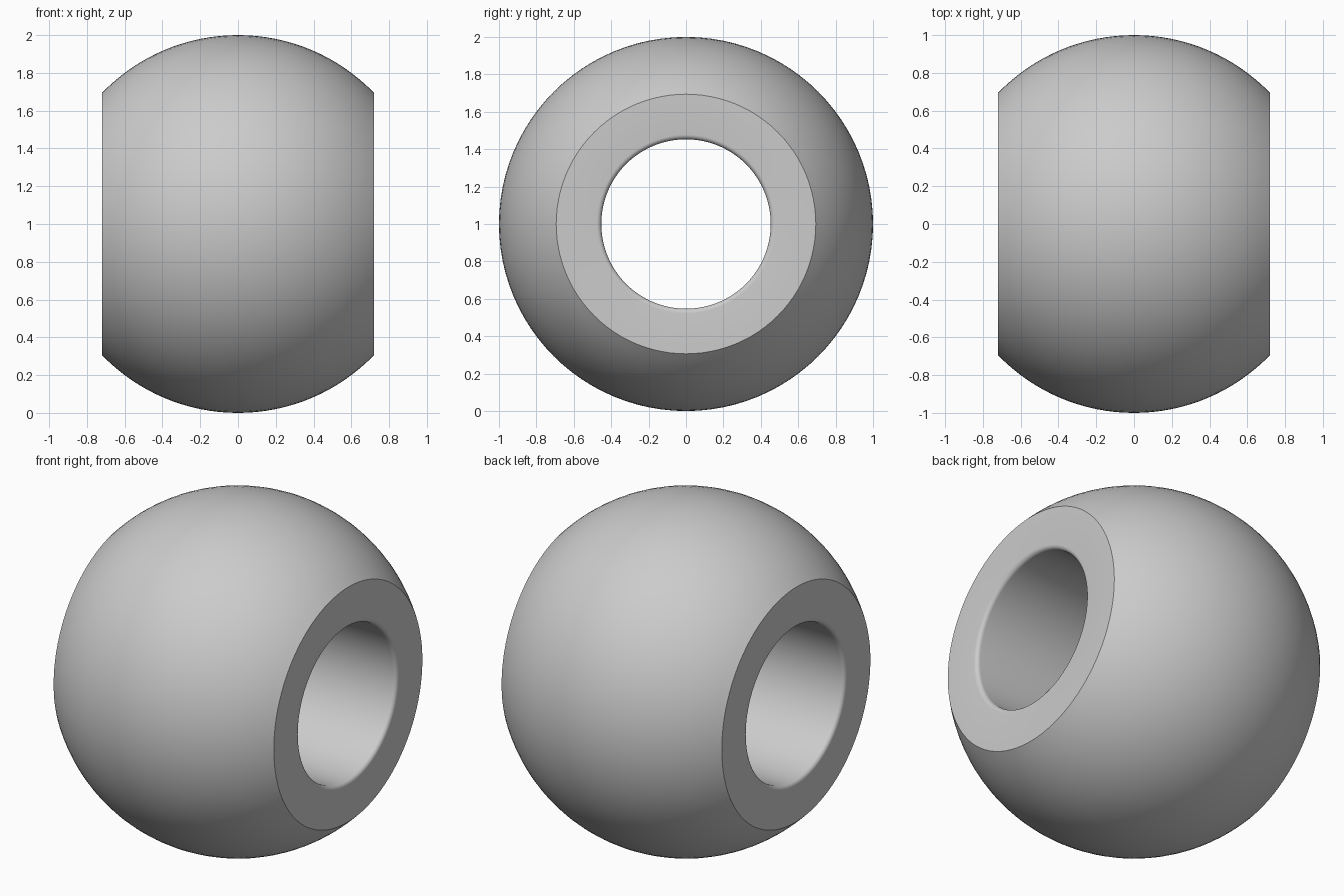
import bpy, bmesh
from math import sin, cos, asin, pi, radians
from mathutils import Vector, Matrix

cube = bpy.data.objects.get("Cube")
if cube:
    bpy.data.objects.remove(cube, do_unlink=True)

HALF_WIDTH = 0.72
HOLE_RADIUS = 0.453
ROUND = 0.025
SEGMENTS = 96


def make_material(name, color):
    mat = bpy.data.materials.new(name)
    mat.use_nodes = True
    mat.diffuse_color = color
    mat.node_tree.nodes["Principled BSDF"].inputs["Base Color"].default_value = color
    return mat


def bead_profile():
    """Closed outline as (x, radius): outer ball arc, then the rounded bore."""
    limit = asin(HALF_WIDTH)
    arc = 32
    points = []
    for i in range(arc + 1):
        a = -limit + 2 * limit * i / arc
        points.append((sin(a), cos(a)))
    # Rounded hole edges, right end then left end
    steps = 6
    corner = [(HALF_WIDTH - ROUND + ROUND * cos(i * pi / 2 / steps),
               HOLE_RADIUS + ROUND - ROUND * sin(i * pi / 2 / steps))
              for i in range(steps + 1)]
    points += corner
    points += [(-x, r) for x, r in reversed(corner)]
    return points


# Bead: revolve the outline around the x axis
bm = bmesh.new()
verts = [bm.verts.new((x, 0, r)) for x, r in bead_profile()]
edges = [bm.edges.new((v, verts[(i + 1) % len(verts)])) for i, v in enumerate(verts)]
bmesh.ops.spin(bm, geom=verts + edges, cent=(0, 0, 0), axis=(1, 0, 0),
               angle=2 * pi, steps=SEGMENTS, use_merge=True)
bmesh.ops.remove_doubles(bm, verts=bm.verts, dist=0.0001)
bmesh.ops.recalc_face_normals(bm, faces=bm.faces)
bmesh.ops.translate(bm, verts=bm.verts, vec=(0, 0, 1))
mesh = bpy.data.meshes.new("bead")
bm.to_mesh(mesh)
bm.free()

bead = bpy.data.objects.new("bead", mesh)
bpy.context.collection.objects.link(bead)
mesh.materials.append(make_material("light grey", (0.6, 0.6, 0.6, 1)))

bpy.context.view_layer.objects.active = bead
bead.select_set(True)
bpy.ops.object.shade_smooth_by_angle(angle=radians(30))
